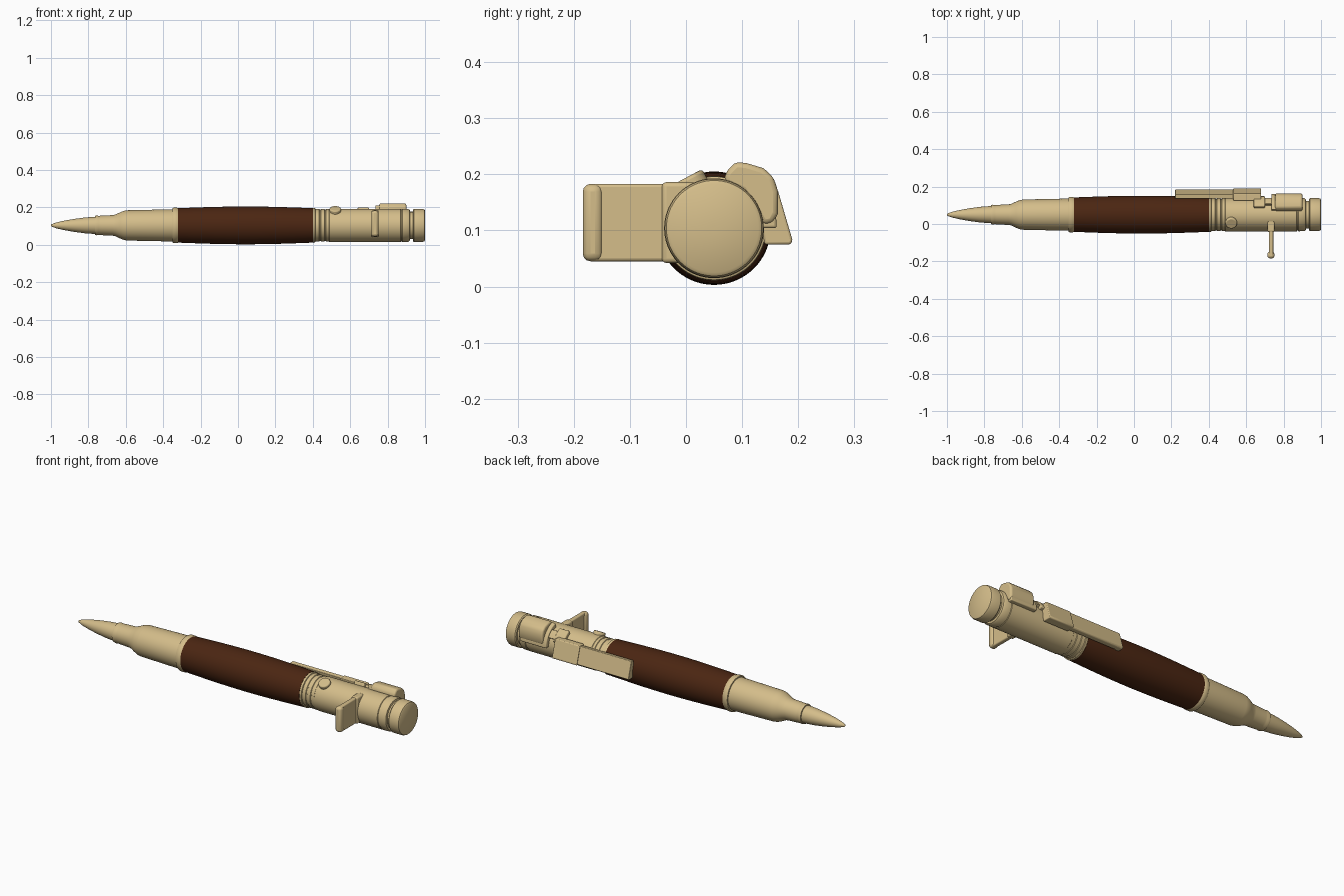
import bpy, bmesh, math
from mathutils import Vector

if "Cube" in bpy.data.objects:
    bpy.data.objects.remove(bpy.data.objects["Cube"])

CY, CZ = 0.05, 0.104   # pen axis


def material(name, rgb):
    m = bpy.data.materials.new(name)
    m.diffuse_color = (*rgb, 1)
    m.use_nodes = True
    m.node_tree.nodes["Principled BSDF"].inputs["Base Color"].default_value = m.diffuse_color
    return m


BRASS = material("brass", (0.66, 0.51, 0.255))
WOOD = material("dark_wood", (0.07, 0.019, 0.006))


def finish(name, bm, mat, bevel=0, angle=35, segments=3):
    bmesh.ops.recalc_face_normals(bm, faces=bm.faces)
    me = bpy.data.meshes.new(name)
    bm.to_mesh(me)
    bm.free()
    ob = bpy.data.objects.new(name, me)
    bpy.context.collection.objects.link(ob)
    me.materials.append(mat)
    if bevel:
        b = ob.modifiers.new("bevel", 'BEVEL')
        b.width, b.segments = bevel, segments
        b.limit_method, b.angle_limit = 'ANGLE', math.radians(30)
    bpy.ops.object.select_all(action='DESELECT')
    ob.select_set(True)
    bpy.context.view_layer.objects.active = ob
    bpy.ops.object.shade_smooth_by_angle(angle=math.radians(angle))
    return ob


def lathe(name, profile, mat, n=72):
    """Turn (x, radius) points around the pen axis, closing both ends."""
    bm = bmesh.new()
    rings = [[bm.verts.new((x, CY + r * math.cos(2 * math.pi * i / n),
                            CZ + r * math.sin(2 * math.pi * i / n)))
              for i in range(n)] for x, r in profile]
    for a, b in zip(rings, rings[1:]):
        for i in range(n):
            j = (i + 1) % n
            bm.faces.new((a[i], a[j], b[j], b[i]))
    bm.faces.new(rings[0])
    bm.faces.new(rings[-1])
    return finish(name, bm, mat)


def extrude(name, pts, axis, lo, hi, bevel):
    """Extrude a 2D outline along x (pts = y,z) or y (pts = x,z)."""
    def place(p, t):
        return (t, p[0], p[1]) if axis == 'x' else (p[0], t, p[1])
    bm = bmesh.new()
    a = [bm.verts.new(place(p, lo)) for p in pts]
    b = [bm.verts.new(place(p, hi)) for p in pts]
    bm.faces.new(a)
    bm.faces.new(b)
    for i in range(len(pts)):
        j = (i + 1) % len(pts)
        bm.faces.new((a[i], a[j], b[j], b[i]))
    return finish(name, bm, BRASS, bevel)


def arc_band(a0, a1, r0, r1, n=10):
    """Cross-section of a curved plate hugging the barrel."""
    ang = [math.radians(a0 + (a1 - a0) * i / n) for i in range(n + 1)]
    outer = [(CY + r1 * math.cos(t), CZ + r1 * math.sin(t)) for t in ang]
    inner = [(CY + r0 * math.cos(t), CZ + r0 * math.sin(t)) for t in reversed(ang)]
    return outer + inner


# Bullet-shaped nose with stepped neck
lathe("bullet_nose", [
    (-1.0, 0.002), (-0.995, 0.007), (-0.97, 0.016), (-0.93, 0.025), (-0.88, 0.034),
    (-0.82, 0.042), (-0.765, 0.046), (-0.764, 0.051), (-0.755, 0.053), (-0.745, 0.051),
    (-0.735, 0.052), (-0.67, 0.055), (-0.655, 0.058), (-0.63, 0.07), (-0.61, 0.078),
    (-0.59, 0.081), (-0.35, 0.086), (-0.349, 0.092), (-0.343, 0.095), (-0.328, 0.095),
    (-0.32, 0.092), (-0.32, 0.05)], BRASS)

# Swelling wooden grip
lathe("wooden_grip", [(-0.325, 0.05)] + [
    (-0.32 + 0.72 * i / 16, 0.092 + 0.009 * math.sin(math.pi * i / 16))
    for i in range(17)] + [(0.405, 0.05)], WOOD)

# Bolt-action barrel with grooves
lathe("barrel", [
    (0.4, 0.05), (0.4, 0.091), (0.404, 0.093), (0.412, 0.092), (0.414, 0.087),
    (0.434, 0.087), (0.436, 0.084), (0.442, 0.084), (0.444, 0.087), (0.462, 0.087),
    (0.464, 0.084), (0.469, 0.084), (0.471, 0.087), (0.486, 0.087), (0.488, 0.089),
    (0.87, 0.089), (0.872, 0.086), (0.877, 0.086), (0.879, 0.089), (0.91, 0.088),
    (0.918, 0.083), (0.92, 0.073), (0.945, 0.073)], BRASS)
lathe("end_cap", [
    (0.935, 0.06), (0.935, 0.083), (0.94, 0.088), (0.988, 0.088), (0.996, 0.085),
    (1.0, 0.079), (1.0, 0.002)], BRASS)

# Bolt handle: flat fin with a flared foot and thicker tip
ZL, ZH = 0.045, 0.183
fin = [(0.721, ZL), (0.745, ZL), (0.745, ZH), (0.721, ZH)]
tip = [(0.713, ZL), (0.751, ZL), (0.751, ZH), (0.713, ZH)]
foot = [(0.714, ZL - 0.003), (0.752, ZL - 0.003), (0.752, ZH + 0.003), (0.714, ZH + 0.003)]
extrude("bolt_handle", fin, 'y', -0.17, 0.0, 0.006)
extrude("bolt_handle_tip", tip, 'y', -0.184, -0.148, 0.014)
extrude("bolt_handle_foot", foot, 'y', -0.043, 0.02, 0.008)

# Round button standing out from the barrel
d = Vector((0, -0.47, 0.88)).normalized()
bm = bmesh.new()
bmesh.ops.create_cone(bm, cap_ends=True, segments=40, radius1=0.031, radius2=0.031, depth=0.05)
bmesh.ops.transform(bm, matrix=d.to_track_quat('Z', 'Y').to_matrix().to_4x4(), verts=bm.verts)
bmesh.ops.translate(bm, verts=bm.verts, vec=Vector((0.52, CY, CZ)) + d * 0.078)
finish("button", bm, BRASS, 0.006)

# Pocket clip: long slanted plate with a thicker rear block
plate = [(0.135, 0.168), (0.158, 0.172), (0.184, 0.082), (0.178, 0.076), (0.152, 0.076)]
block = [(0.125, 0.172), (0.163, 0.174), (0.19, 0.082), (0.186, 0.075), (0.14, 0.075)]
extrude("clip_plate", plate, 'x', 0.22, 0.64, 0.003)
extrude("clip_block", block, 'x', 0.53, 0.68, 0.004)
extrude("clip_tip", [(0.135, 0.166), (0.158, 0.17), (0.183, 0.082), (0.145, 0.078)],
        'x', 0.22, 0.245, 0.004)

# Link between clip and trigger pad
extrude("clip_link", arc_band(22, 66, 0.07, 0.108), 'x', 0.64, 0.70, 0.006)
extrude("clip_link_neck", arc_band(30, 56, 0.07, 0.104), 'x', 0.69, 0.76, 0.004)

# Curved pad over the barrel, widening towards the rear
pad = [(0.068, 0.185), (0.07, 0.203), (0.088, 0.222), (0.108, 0.22), (0.138, 0.211),
       (0.156, 0.195), (0.164, 0.17), (0.164, 0.13), (0.155, 0.113), (0.137, 0.11),
       (0.12, 0.14), (0.1, 0.17)]
extrude("curved_pad", pad, 'x', 0.755, 0.9, 0.01)
extrude("curved_pad_base", arc_band(0, 76, 0.075, 0.112), 'x', 0.735, 0.895, 0.005)
